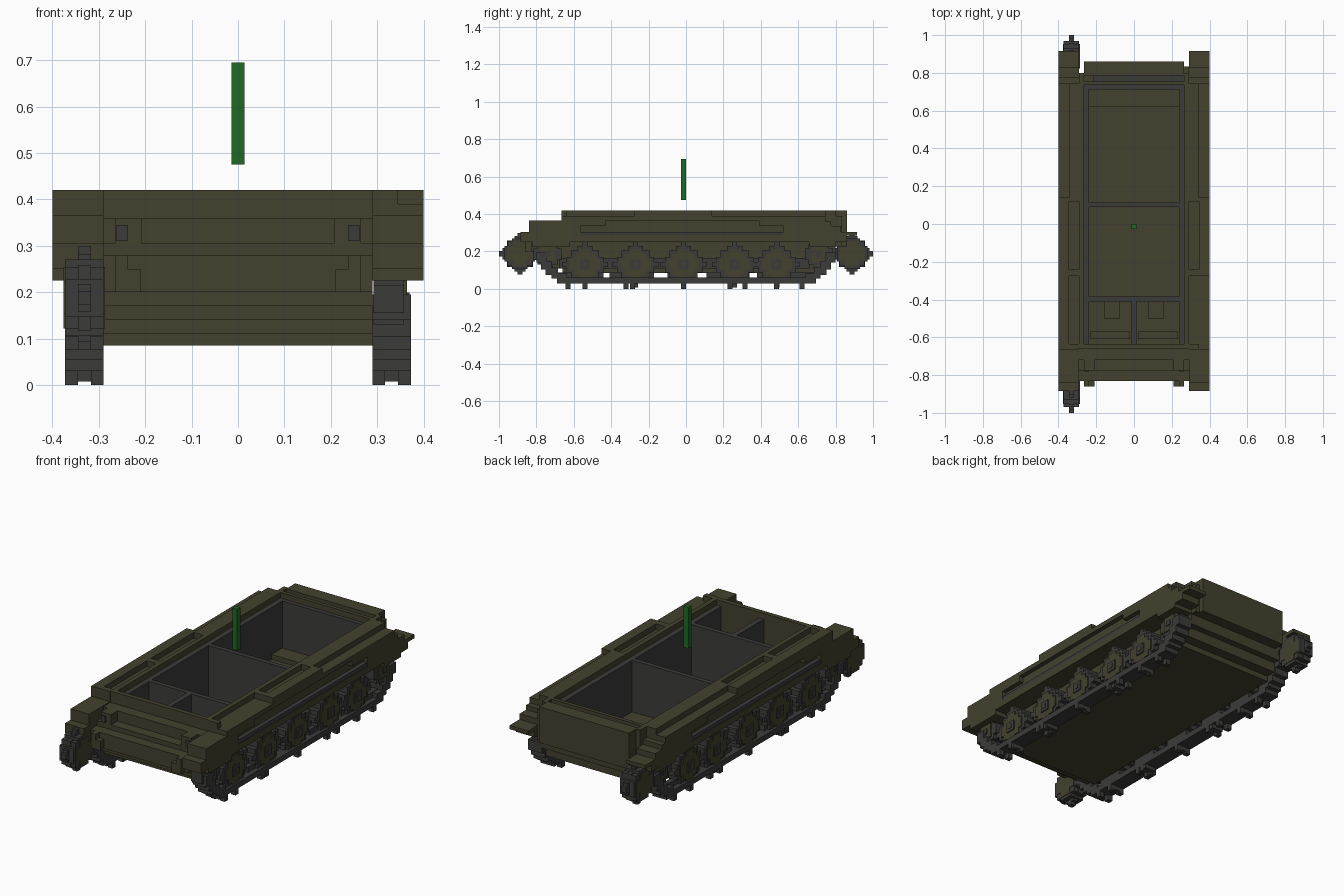
import bpy, bmesh

cube = bpy.data.objects.get("Cube")
if cube:
    bpy.data.objects.remove(cube)


def material(name, rgb):
    m = bpy.data.materials.new(name)
    m.use_nodes = True
    m.diffuse_color = (*rgb, 1)
    bsdf = m.node_tree.nodes["Principled BSDF"]
    bsdf.inputs["Base Color"].default_value = (*rgb, 1)
    bsdf.inputs["Roughness"].default_value = 0.9
    return m


OLIVE = material("olive", (0.056, 0.053, 0.027))
GRAY = material("dark_gray", (0.044, 0.044, 0.042))
GREEN = material("green", (0.014, 0.14, 0.018))


def finish(name, bm, mat):
    bmesh.ops.recalc_face_normals(bm, faces=bm.faces)
    me = bpy.data.meshes.new(name)
    bm.to_mesh(me)
    bm.free()
    me.materials.append(mat)
    ob = bpy.data.objects.new(name, me)
    bpy.context.collection.objects.link(ob)
    return ob


def boxes(name, mat, items):
    """One object from boxes (x0, x1, y0, y1, z0, z1)."""
    bm = bmesh.new()
    for x0, x1, y0, y1, z0, z1 in items:
        vs = bmesh.ops.create_cube(bm, size=1)["verts"]
        for v in vs:
            v.co = (x1 if v.co.x > 0 else x0, y1 if v.co.y > 0 else y0,
                    z1 if v.co.z > 0 else z0)
    return finish(name, bm, mat)


def prism(name, mat, profile, x0, x1):
    """Side profile (y, z) extruded from x0 to x1."""
    bm = bmesh.new()
    f = bm.faces.new([bm.verts.new((x0, y, z)) for y, z in profile])
    ext = bmesh.ops.extrude_face_region(bm, geom=[f])["geom"]
    for v in ext:
        if isinstance(v, bmesh.types.BMVert):
            v.co.x = x1
    return finish(name, bm, mat)


def disc(cy, cz, tiers):
    """Stepped round outline from (half width, height) tiers, tallest first."""
    q = []
    last = 0
    for i, (w, h) in enumerate(tiers):
        if i:
            q.append((last, h))
        q.append((w, h))
        last = w
    pts = q + [(y, -z) for y, z in reversed(q)]
    pts += [(-y, -z) for y, z in q] + [(-y, z) for y, z in reversed(q)]
    return [(cy + y, cz + z) for y, z in pts]


def span(s, a, b):
    return (a, b) if s > 0 else (-b, -a)


# Hull: stepped bow, stern, floor and side walls around open compartments
bow = [(-.635, .42), (-.66, .42), (-.66, .36), (-.72, .36), (-.72, .305), (-.775, .305),
       (-.775, .28), (-.83, .28), (-.83, .20), (-.80, .20), (-.80, .17), (-.745, .17),
       (-.745, .14), (-.715, .14), (-.715, .11), (-.66, .11), (-.66, .085), (-.635, .085)]
stern = [(.735, .42), (.755, .42), (.755, .38), (.785, .38), (.785, .42), (.86, .42),
         (.86, .228), (.80, .228), (.80, .17), (.765, .17), (.765, .115), (.735, .115)]
prism("hull_bow", OLIVE, bow, -.29, .29)
prism("hull_stern", OLIVE, stern, -.265, .265)
boxes("hull_floor", OLIVE, [(-.265, .265, -.635, .71, .085, .115),
                            (-.265, .265, .62, .735, .115, .14)])
boxes("hull_walls", OLIVE, [(*span(s, .265, .29), y0, y1, z0, z1) for s in (-1, 1)
                            for y0, y1, z0, z1 in ((-.635, .71, .085, .42),
                                                   (.71, .80, .17, .42),
                                                   (.71, .765, .115, .17))])
boxes("left_stern_corner", OLIVE, [(.265, .29, .80, .835, .228, .39)])
boxes("stern_slot", GRAY, [(-.215, .265, .755, .785, .37, .39)])

# Compartment lining and bulkheads
boxes("hull_lining", GRAY, [(*span(s, .237, .265), -.635, .735, .115, .39) for s in (-1, 1)]
      + [(-.237, .237, .712, .735, .14, .39)])
boxes("bulkheads", GRAY, [(-.237, .237, .09, .115, .115, .39),
                          (-.237, .237, -.41, -.385, .115, .39),
                          (-.014, .014, -.635, -.41, .115, .39)])
boxes("seats", OLIVE, [(*span(s, .075, .16), -.50, -.41, .115, .20) for s in (-1, 1)]
      + [(*span(s, .02, .23), -.61, -.57, .115, .16) for s in (-1, 1)])

# Bow fittings: lamps and tow hooks
for s, side in ((1, "left"), (-1, "right")):
    boxes(side + "_lamp_housing", OLIVE, [(*span(s, .207, .265), -.775, -.72, .305, .36)])
    boxes(side + "_lamp", GRAY, [(*span(s, .237, .262), -.781, -.775, .31, .345)])
    boxes(side + "_tow_hook", OLIVE, [(*span(s, .21, .265), -.86, -.83, .20, .25),
                                      (*span(s, .237, .265), -.86, -.83, .25, .28)])

# Fenders: stepped ends, notched outer skirt, raised caps with tray recesses
top = [(-.885, .285), (-.885, .305), (-.84, .305), (-.84, .365), (-.665, .365),
       (-.665, .39), (.745, .39), (.745, .36), (.775, .36), (.775, .335), (.83, .335),
       (.83, .305), (.915, .305), (.915, .285)]
bottom = [(.86, .285), (.86, .25), (.80, .25), (.80, .228), (.66, .228), (.66, .25),
          (-.62, .25), (-.62, .225), (-.82, .225), (-.82, .25), (-.885, .25)]
notch = [(.52, .285), (.52, .335), (.39, .335), (.39, .365), (-.43, .365), (-.43, .335),
         (-.565, .335), (-.565, .285)]
for s, side, cap_front in ((1, "left", -.275), (-1, "right", -.665)):
    prism(side + "_fender", OLIVE, top + bottom, *span(s, .29, .375))
    prism(side + "_skirt_upper", OLIVE, top + notch, *span(s, .375, .40))
    prism(side + "_skirt_lower", OLIVE, [(-.885, .285)] + [(.86, .285)] + bottom[1:],
          *span(s, .375, .40))
    boxes(side + "_skirt_strip", GRAY, [(*span(s, .373, .397), -.565, .52, .283, .305)])
    boxes(side + "_fender_cap", OLIVE, [
        (*span(s, .345, .40), cap_front, .14, .39, .42),
        (*span(s, .29, .345), -.665, -.635, .39, .42),
        (*span(s, .29, .345), -.275, -.24, .39, .42),
        (*span(s, .29, .345), .12, .745, .39, .42)])

# Running gear
TIRE = [(.014, .122), (.041, .1), (.075, .075), (.1, .041), (.122, .014)]
RIM = [(.03, .08), (.058, .058), (.08, .03)]
SMALL = [(.03, .075), (.055, .055), (.075, .03)]
WHEEL_Y = (-.54, -.27, -.013, .26, .485)
CLEAT_Y = (-.63, -.54, -.32, -.285, -.013, .235, .315, .485, .62)
GUIDES = ((-.69, -.44), (-.41, -.17), (-.10, .06), (.11, .34), (.38, .69))
for s, side in ((1, "left"), (-1, "right")):
    for i, y in enumerate(WHEEL_Y):
        n = f"{side}_road_wheel_{i + 1}"
        prism(n + "_tire", GRAY, disc(y, .13, TIRE), *span(s, .292, .358))
        prism(n + "_rim", OLIVE, disc(y, .13, RIM), *span(s, .35, .364))
        boxes(n + "_hub", GRAY, [(*span(s, .36, .370), y - .027, y + .027, .103, .157)])
        boxes(n + "_cap", OLIVE, [(*span(s, .365, .373), y - .011, y + .011, .119, .141)])
    for end, y in (("front", -.74), ("rear", .71)):
        n = f"{side}_{end}_roller"
        prism(n, GRAY, disc(y, .185, SMALL), *span(s, .292, .358))
        boxes(n + "_rim", OLIVE, [(*span(s, .35, .364), y - .04, y + .04, .145, .225)])
        boxes(n + "_hub", GRAY, [(*span(s, .36, .370), y - .014, y + .014, .171, .199)])
    boxes(side + "_suspension", GRAY, [(*span(s, .288, .315), -.68, .66, .11, .165)])
    # Track: flat lower run, guide teeth, stepped ends, paired cleats
    run = [(*span(s, .29, .373), -.69, .695, .03, .06)]
    run += [(*span(s, .317, .345), a, b, .055, .088) for a, b in GUIDES]
    for e in (-1, 1):
        for a, b, z0, z1 in ((.64, .72, .055, .085), (.685, .75, .075, .115),
                             (.72, .775, .105, .15), (.745, .80, .14, .195)):
            run.append((*span(s, .29, .373), *span(e, a, b), z0, z1))
    for y in CLEAT_Y:
        for a, b in ((.29, .317), (.345, .373)):
            run.append((*span(s, a, b), y - .0135, y + .0135, 0, .035))
    boxes(side + "_track", GRAY, run)

# Drive sprocket and idler at the ends of the right side
COG = [(.041, .082), (.066, .066), (.082, .041)]
TEETH = [(.014, .112), (.03, .094), (.07, .07), (.094, .03), (.112, .014)]
for end, y in (("front", -.888), ("rear", .888)):
    n = f"right_{end}_sprocket"
    prism(n, GRAY, disc(y, .188, COG), -.373, -.29)
    prism(n + "_teeth", GRAY, disc(y, .188, TEETH), -.345, -.317)
    prism(n + "_face", OLIVE, disc(y, .188, [(.035, .066), (.066, .035)]), -.376, -.287)

# Floating upright marker
boxes("upright_bar", GREEN, [(-.014, .014, -.027, 0, .475, .695)])
